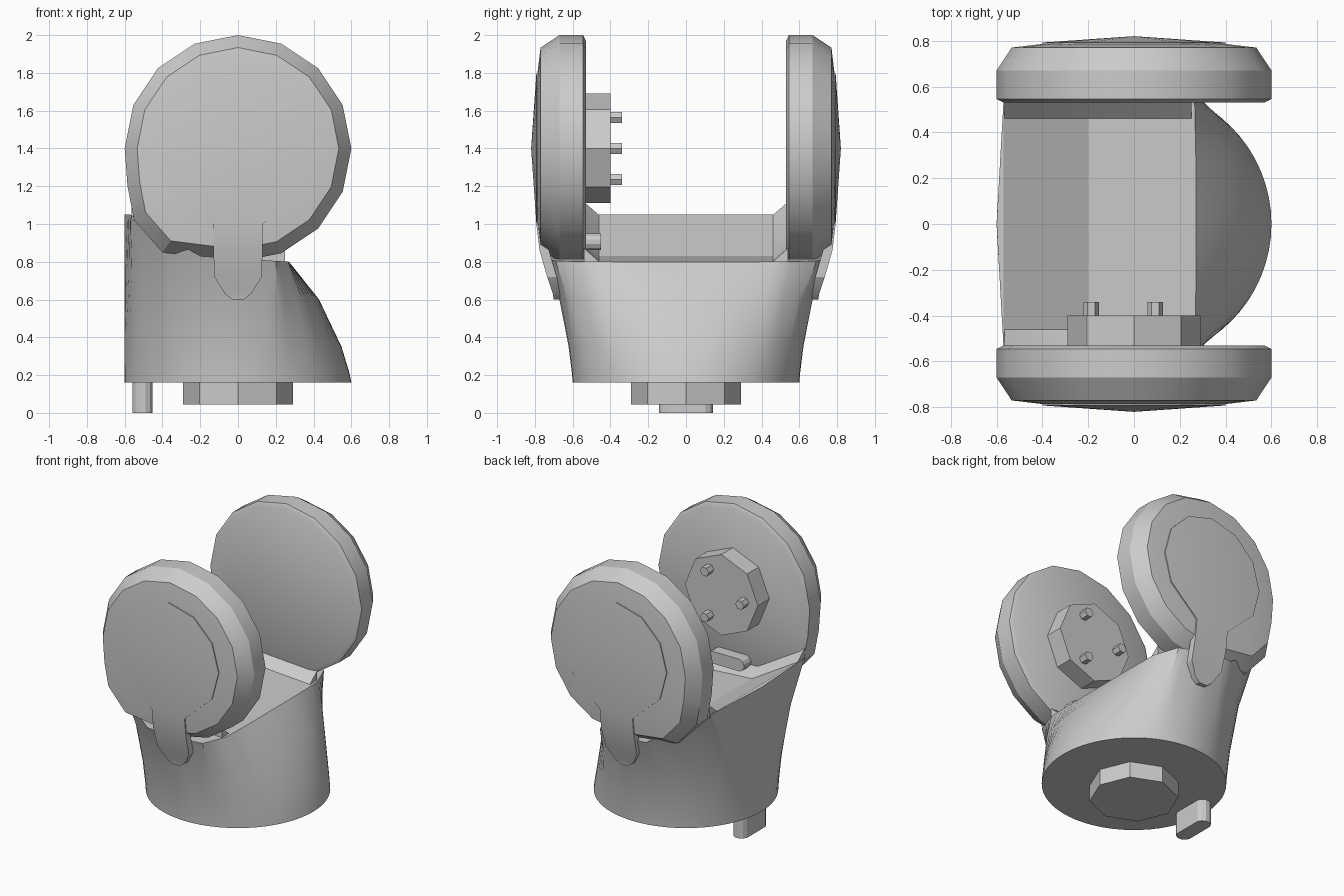
import bpy, bmesh, math
from mathutils import Vector

cube = bpy.data.objects.get("Cube")
if cube:
    bpy.data.objects.remove(cube, do_unlink=True)

GREY = (0.6, 0.6, 0.6, 1)
grey = bpy.data.materials.new("plain grey")
grey.use_nodes = True
grey.diffuse_color = GREY
grey.node_tree.nodes["Principled BSDF"].inputs["Base Color"].default_value = GREY


def finish(name, bm, angle=25):
    bmesh.ops.remove_doubles(bm, verts=bm.verts, dist=0.0005)
    bmesh.ops.recalc_face_normals(bm, faces=bm.faces)
    mesh = bpy.data.meshes.new(name)
    bm.to_mesh(mesh)
    bm.free()
    mesh.materials.append(grey)
    ob = bpy.data.objects.new(name, mesh)
    bpy.context.collection.objects.link(ob)
    bpy.ops.object.select_all(action='DESELECT')
    ob.select_set(True)
    bpy.context.view_layer.objects.active = ob
    bpy.ops.object.shade_smooth_by_angle(angle=math.radians(angle))
    return ob


def bridge(bm, a, b):
    n = len(a)
    for i in range(n):
        bm.faces.new((a[i], a[(i + 1) % n], b[(i + 1) % n], b[i]))


def loft(bm, rings):
    """Join a list of equal rings; returns their vertices."""
    made = [[bm.verts.new(p) for p in ring] for ring in rings]
    for a, b in zip(made, made[1:]):
        bridge(bm, a, b)
    return made


def prism(name, outline, place, start, end):
    """Extrude a 2D outline between two depths; place maps (u, v, depth) to 3D."""
    bm = bmesh.new()
    rings = loft(bm, [[place(u, v, d) for u, v in outline] for d in (start, end)])
    for ring in rings:
        bm.faces.new(ring)
    return finish(name, bm)


def circle(r, n, u=0, v=0):
    return [(u + r * math.cos(math.tau * i / n), v + r * math.sin(math.tau * i / n))
            for i in range(n)]


def capsule(length, width, u, v):
    r = width / 2
    return [(u + math.copysign(length / 2 - r, math.cos(a)) + r * math.cos(a), v + r * math.sin(a))
            for a in (math.tau * (i + 0.5) / 12 for i in range(12))]


def floor_z(x):
    """Height of the saddle floor: raised lip, slope, then almost level."""
    steps = [(-0.6, 1.05), (-0.57, 1.05), (-0.2, 0.83), (0.27, 0.8)]
    for (x0, z0), (x1, z1) in zip(steps, steps[1:]):
        if x <= x1:
            return z0 + (z1 - z0) * max(0, x - x0) / (x1 - x0)
    return 0.8


# Body: round foot blending into a squared, sloping top
half = [(0.27, 0), (0.27, 0.28), (0.265, 0.52), (0.2, 0.69), (0, 0.74),
        (-0.2, 0.74), (-0.4, 0.68), (-0.57, 0.53), (-0.6, 0)]
top, foot = [], []
STEPS = 4
for i in range(8 * STEPS + 1):
    k, f = min(i // STEPS, 7), i / STEPS - min(i // STEPS, 7)
    top.append(Vector(half[k]).lerp(Vector(half[k + 1]), f))
    a = math.pi * i / (8 * STEPS)
    foot.append(Vector((0.6 * math.cos(a), 0.6 * math.sin(a))))
top += [Vector((p.x, -p.y)) for p in top[-2:0:-1]]
foot += [Vector((p.x, -p.y)) for p in foot[-2:0:-1]]
rings = []
for t, blend in [(0, 0), (0.08, 0.03), (0.3, 0.16), (0.69, 0.52), (1, 1)]:
    ring = []
    for p, q in zip(foot, top):
        c = p.lerp(q, blend)
        ring.append((c.x, c.y, 0.16 + t * (floor_z(q.x) - 0.16)))
    rings.append(ring)
bm = bmesh.new()
made = loft(bm, rings)
bm.faces.new(made[0])
rim, n = made[-1], len(made[-1])
for i in range(n // 2):
    quad = [rim[i], rim[i + 1], rim[(n - i - 1) % n], rim[(n - i) % n]]
    bm.faces.new(list(dict.fromkeys(quad)))
finish("body", bm)

# Ear outline, fuller at its lower -x side
ear = [Vector(p) for p in circle(0.6, 16)]
ear[9], ear[10], ear[11] = Vector((-0.585, -0.2)), Vector((-0.55, -0.38)), Vector((-0.4, -0.55))

# Keyhole cover: round head and tail, given as (x, depth, z)
head = [(x, 0.792, 1.4 + z) for x, z in circle(0.4, 12) if z > -0.3 or abs(x) > 0.21]
tail = [(0.13, 0.792, 1.0), (0.13, 0.775, 0.86), (0.125, 0.735, 0.72),
        (0.07, 0.705, 0.63), (0.03, 0.7, 0.6)]

for side, label in ((-1, "front"), (1, "back")):
    # Ear
    bm = bmesh.new()
    made = loft(bm, [[(p.x * s, side * y, 1.4 + p.y * s) for p in ear] for y, s in
                     ((0.53, 0.95), (0.545, 1), (0.67, 1), (0.77, 0.89), (0.785, 0.68))])
    bm.faces.new(made[0])
    bm.faces.new(made[-1])
    finish(label + "_ear", bm, 30)

    # Keyhole cover with a shallow domed head
    bm = bmesh.new()
    disc = sorted([p for p in head if p[2] > 1.03], key=lambda p: math.atan2(p[0], p[2] - 1.4))
    disc = [(-0.13, 0.792, 1.0)] + disc + [tail[0]]
    front = [bm.verts.new((x, side * y, z)) for x, y, z in disc]
    hub = bm.verts.new((0, side * 0.82, 1.4))
    for i, v in enumerate(front):
        bm.faces.new((v, front[(i + 1) % len(front)], hub))
    left, right = front[0], front[-1]
    lefts, rights = [left], [right]
    for x, y, z in tail[1:]:
        lefts.append(bm.verts.new((-x, side * y, z)))
        rights.append(bm.verts.new((x, side * y, z)))
        bm.faces.new((lefts[-2], rights[-2], rights[-1], lefts[-1]))
    loop = front + rights[1:] + lefts[:0:-1]
    back = [bm.verts.new((v.co.x, v.co.y - side * 0.05, v.co.z)) for v in loop]
    bridge(bm, loop, back)
    finish(label + "_keyhole_cover", bm)

    # Small fillet where the saddle floor meets the ear
    bm = bmesh.new()
    made = loft(bm, [[(x, side * 0.46, floor_z(x)), (x, side * 0.54, floor_z(x) + 0.07),
                      (x, side * 0.54, floor_z(x) - 0.02)] for x in (-0.565, -0.2, 0.25)])
    bm.faces.new(made[0])
    bm.faces.new(made[-1])
    finish(label + "_fillet", bm)

# Mounting knobs and locating keys
inward = lambda u, v, d: (u, d, 1.4 + v)
downward = lambda u, v, d: (v, u, d)
prism("ear_knob", circle(0.29, 8), inward, -0.54, -0.4)
for i, (u, v) in enumerate(circle(0.19, 3)):
    prism(f"knob_pin_{i + 1}", [(-u * 0.98 + a, v + b) for a, b in circle(0.034, 6)],
          inward, -0.41, -0.34)
prism("ear_key", capsule(0.29, 0.09, 0, -0.495), inward, -0.54, -0.45)
prism("foot_knob", circle(0.29, 8), downward, 0.045, 0.17)
prism("foot_key", capsule(0.29, 0.11, 0, -0.505), downward, 0, 0.17)
